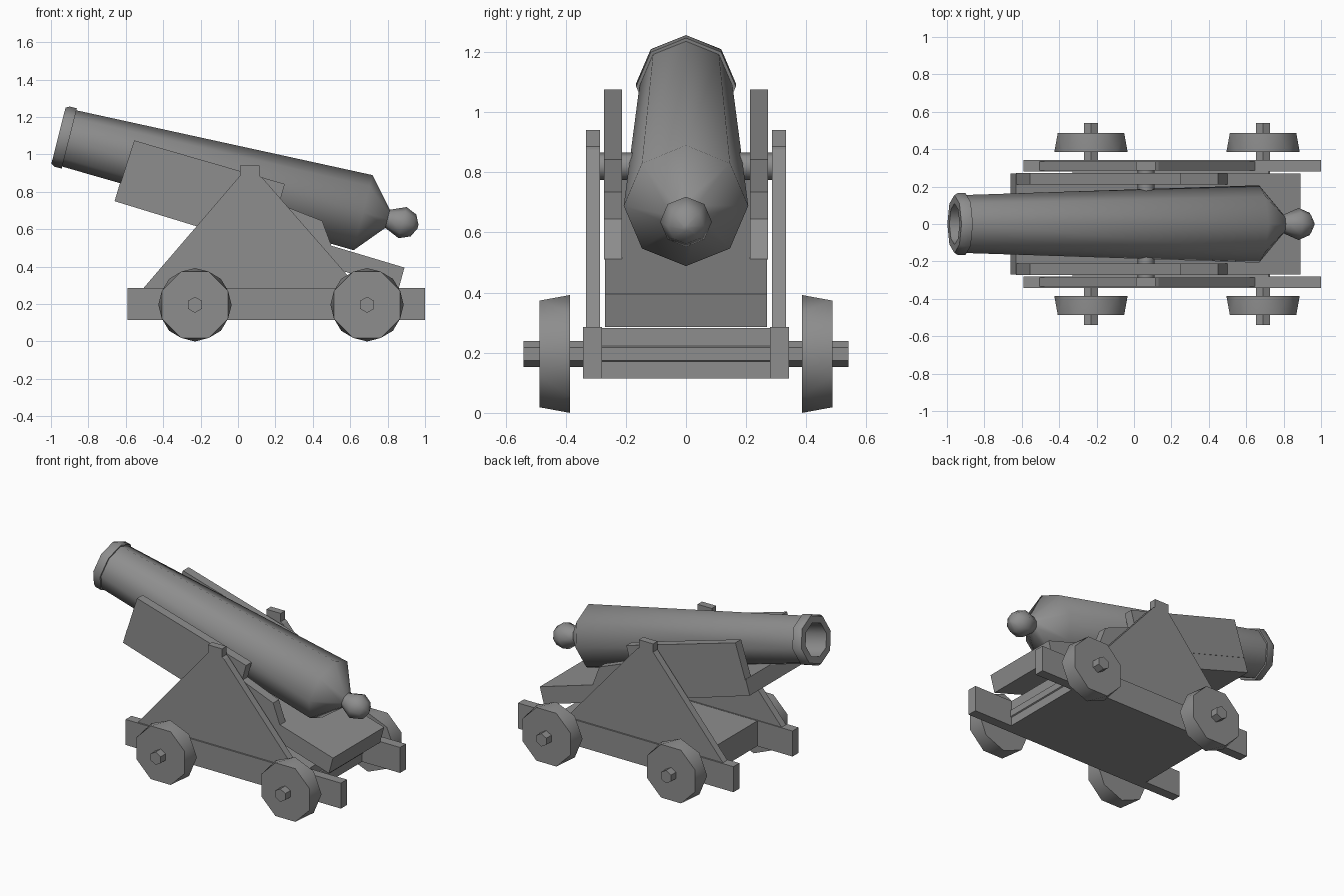
import bpy, bmesh
from math import sin, cos, pi, radians
from mathutils import Vector

if "Cube" in bpy.data.objects:
    bpy.data.objects.remove(bpy.data.objects["Cube"], do_unlink=True)

GREY = (0.27, 0.27, 0.27, 1)
mat = bpy.data.materials.new("plain_grey")
mat.use_nodes = True
mat.diffuse_color = GREY
mat.node_tree.nodes["Principled BSDF"].inputs["Base Color"].default_value = GREY


def finish(name, bm, smooth=0):
    bmesh.ops.recalc_face_normals(bm, faces=bm.faces)
    mesh = bpy.data.meshes.new(name)
    bm.to_mesh(mesh)
    bm.free()
    mesh.materials.append(mat)
    obj = bpy.data.objects.new(name, mesh)
    bpy.context.collection.objects.link(obj)
    if smooth:
        bpy.ops.object.select_all(action="DESELECT")
        obj.select_set(True)
        bpy.context.view_layer.objects.active = obj
        bpy.ops.object.shade_smooth_by_angle(angle=radians(smooth))


def board(name, outline, y0, y1):
    """Extrude an (x, z) outline between two y positions."""
    bm = bmesh.new()
    face = bm.faces.new([bm.verts.new((x, y0, z)) for x, z in outline])
    moved = bmesh.ops.extrude_face_region(bm, geom=[face])["geom"]
    verts = [g for g in moved if isinstance(g, bmesh.types.BMVert)]
    bmesh.ops.translate(bm, verts=verts, vec=(0, y1 - y0, 0))
    finish(name, bm)


def box(x0, x1, z0, z1):
    return [(x0, z0), (x1, z0), (x1, z1), (x0, z1)]


def lathe(name, profile, origin, axis, up, sides, smooth=0):
    """Turn a (distance, radius) profile around an axis."""
    origin, axis, up = Vector(origin), Vector(axis).normalized(), Vector(up).normalized()
    side = axis.cross(up)
    bm = bmesh.new()
    rings = []
    for t, r in profile:
        turn = [2 * pi * i / sides for i in range(sides)]
        rings.append([bm.verts.new(origin + axis * t + (up * cos(a) + side * sin(a)) * r)
                      for a in turn])
    for a, b in zip(rings, rings[1:]):
        for i in range(sides):
            j = (i + 1) % sides
            bm.faces.new((a[i], a[j], b[j], b[i]))
    bm.faces.new(rings[0])
    bm.faces.new(rings[-1])
    finish(name, bm, smooth)


def wheel(name, x, s):
    """Tapered eight-sided wheel, its outer face turned by half a side."""
    bm = bmesh.new()
    for y, r, offset in ((0.385, 0.196, 0), (0.487, 0.192, pi / 8)):
        for i in range(8):
            a = i * pi / 4 + offset
            bm.verts.new((x + r * sin(a), s * y, 0.196 + r * cos(a)))
    bmesh.ops.convex_hull(bm, input=bm.verts)
    bmesh.ops.dissolve_limit(bm, angle_limit=0.01, verts=bm.verts, edges=bm.edges)
    finish(name, bm, 60)


# Barrel with bore, muzzle ring, tapered breech and end knob
barrel = [(0.35, 0.11), (0.0, 0.11), (0.0, 0.155), (0.02, 0.166), (0.06, 0.166),
          (0.06, 0.155), (1.68, 0.207), (1.815, 0.05), (1.838, 0.06),
          (1.898, 0.086), (1.958, 0.06), (1.983, 0.01)]
lathe("barrel", barrel, (-0.96, 0, 1.10), (0.97, 0, -0.245), (0.245, 0, 0.97), 8, 60)
lathe("trunnion", [(-0.29, 0.045), (0.29, 0.045)],
      (0.065, 0, 0.82), (0, 1, 0), (0, 0, 1), 8, 60)

# Sloping bed and base
board("sloping_bed", [(-0.66, 0.75), (0.86, 0.285), (0.89, 0.395), (-0.63, 0.85)],
      -0.27, 0.27)
board("base_plate", box(-0.33, 0.72, 0.115, 0.283), -0.285, 0.285)

# Side parts, mirrored front to back
support = [(-0.51, 0.28), (0.65, 0.28), (0.13, 0.875), (0.115, 0.885), (0.115, 0.94),
           (0.01, 0.94), (0.01, 0.885)]
cheek = [(-0.63, 0.84), (-0.555, 1.075), (0.25, 0.842), (0.22, 0.735), (0.45, 0.645),
         (0.5, 0.51)]
for side, s in (("front", -1), ("back", 1)):
    board(side + "_rail", box(-0.59, 1.0, 0.115, 0.285), s * 0.28, s * 0.343)
    board(side + "_support", support, s * 0.286, s * 0.333)
    board(side + "_cheek", cheek, s * 0.212, s * 0.272)

# Axles and wheels
for end, x in (("muzzle", -0.23), ("breech", 0.69)):
    lathe(end + "_axle", [(-0.54, 0.043), (0.54, 0.043)],
          (x, 0, 0.196), (0, 1, 0), (0, 0, 1), 6)
    for side, s in (("front", -1), ("back", 1)):
        wheel(side + "_" + end + "_wheel", x, s)
